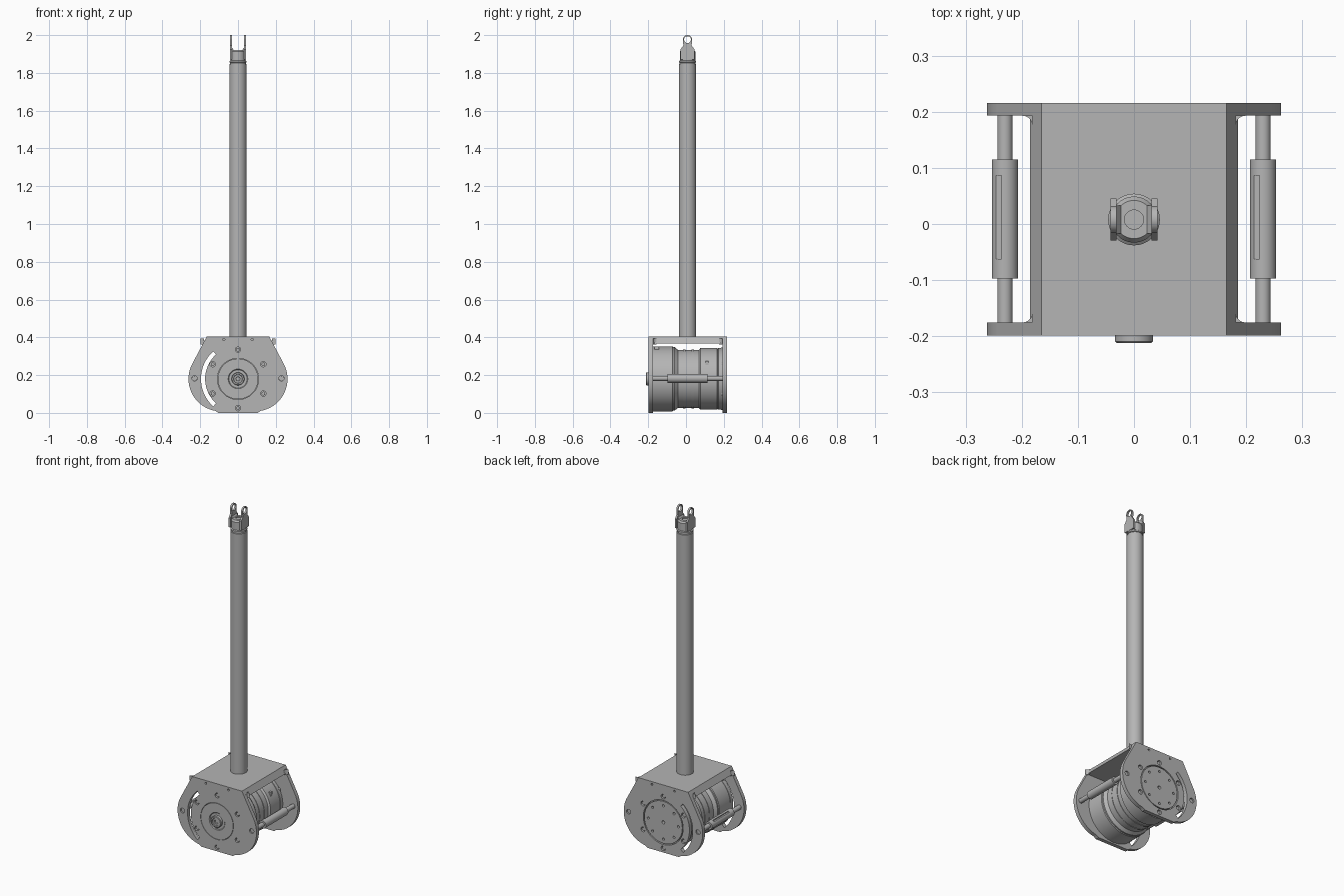
import bpy, bmesh
from math import sin, cos, pi, radians
from mathutils import Matrix, Vector

cube = bpy.data.objects.get("Cube")
if cube:
    bpy.data.objects.remove(cube)

steel = bpy.data.materials.new("grey steel")
steel.use_nodes = True
GREY = (0.46, 0.46, 0.46, 1)
steel.diffuse_color = GREY
steel.node_tree.nodes["Principled BSDF"].inputs["Base Color"].default_value = GREY

AXLE = 0.18                                  # height of the drum axis
ALONG_Y = Matrix.Rotation(-pi / 2, 4, 'X')   # local z becomes +y
FACE_Y = Matrix.Rotation(pi / 2, 4, 'X')     # local xy becomes xz
FACE_X = Matrix.Rotation(pi / 2, 4, 'Z') @ FACE_Y   # local xy becomes yz
parts = []


def add_part(name, bm, matrix):
    bmesh.ops.remove_doubles(bm, verts=bm.verts, dist=1e-5)
    bmesh.ops.recalc_face_normals(bm, faces=bm.faces)
    bm.transform(matrix)
    mesh = bpy.data.meshes.new(name)
    bm.to_mesh(mesh)
    bm.free()
    mesh.materials.append(steel)
    obj = bpy.data.objects.new(name, mesh)
    bpy.context.collection.objects.link(obj)
    parts.append(obj)
    return obj


def lathe(name, profile, origin, axis=ALONG_Y, steps=64):
    """Revolve (radius, distance) points around an axis."""
    bm = bmesh.new()
    vs = [bm.verts.new((r, 0, t)) for r, t in profile]
    es = [bm.edges.new(pair) for pair in zip(vs, vs[1:])]
    bmesh.ops.spin(bm, geom=vs + es, cent=(0, 0, 0), axis=(0, 0, 1),
                   angle=2 * pi, steps=steps)
    return add_part(name, bm, Matrix.Translation(origin) @ axis)


def rod(name, radius, start, end, origin, steps=32):
    return lathe(name, [(0, start), (radius, start), (radius, end), (0, end)],
                 origin, steps=steps)


def arc(cx, cy, r, a, b, n=24):
    return [(cx + r * cos(radians(a + (b - a) * i / n)),
             cy + r * sin(radians(a + (b - a) * i / n))) for i in range(n + 1)]


def circle(cx, cy, r, n=32):
    return arc(cx, cy, r, 0, 360, n)[:-1]


def sheet(name, loops, thickness, centre, facing):
    """Flat plate from an outline followed by its hole outlines."""
    curve = bpy.data.curves.new(name, 'CURVE')
    curve.dimensions = '2D'
    curve.fill_mode = 'BOTH'
    curve.extrude = thickness / 2
    for loop in loops:
        spline = curve.splines.new('POLY')
        spline.points.add(len(loop) - 1)
        for p, (x, y) in zip(spline.points, loop):
            p.co = (x, y, 0, 1)
        spline.use_cyclic_u = True
    temp = bpy.data.objects.new("temp_outline", curve)
    mesh = bpy.data.meshes.new_from_object(temp)
    bm = bmesh.new()
    bm.from_mesh(mesh)
    bpy.data.objects.remove(temp)
    bpy.data.curves.remove(curve)
    bpy.data.meshes.remove(mesh)
    return add_part(name, bm, Matrix.Translation(centre) @ facing)


def box_bm(size, centre):
    bm = bmesh.new()
    bmesh.ops.create_cube(bm, size=1)
    bm.transform(Matrix.Translation(centre) @ Matrix.Diagonal((*size, 1)))
    return bm


# End plates: rounded lower corners, sloping shoulders, bolt holes, arc slot
outline = ([(-0.165, 0.405)] + arc(-0.09, AXLE, 0.172, 153, 270)
           + arc(0.09, AXLE, 0.172, -90, 27) + [(0.165, 0.405)])
outline = [(x, 0.0 if z < 0.009 else z) for x, z in outline]
slot = arc(0, AXLE, 0.196, 132, 228) + arc(0, AXLE, 0.174, 228, 132)
bolts = [(0.155 * cos(pi / 6 + k * pi / 3), AXLE + 0.155 * sin(pi / 6 + k * pi / 3))
         for k in range(6)]
tie_points = [(s * 0.23, AXLE + 0.003) for s in (-1, 1)]
holes = [circle(x, z, 0.014) for x, z in bolts + tie_points]
pins = [circle(s * 0.075, 0.388, 0.006, 12) for s in (-1, 1)]

for name, y, bore in (("front_plate", -0.187, 0.109), ("back_plate", 0.2045, 0.132)):
    sheet(name, [outline, slot, circle(0, AXLE, bore, 64)] + holes + pins,
          0.023, (0, y, 0), FACE_Y)

# Roof of the bracket, edges following the shoulder slope
sheet("bracket_roof", [[(-0.185, 0.368), (0.185, 0.368), (0.165, 0.405), (-0.165, 0.405)]],
      0.374, (0, 0.006, 0), FACE_Y)
# Small bend fillets where the roof meets the plates
for s in (-1, 1):
    for y, d in ((-0.1755, 1), (0.193, -1)):
        corner = [(s * 0.181, y)] + [(s * 0.181 + s * 0.018 * (1 - cos(t)), y + d * 0.018 * (1 - sin(t)))
                                     for t in [k * pi / 12 for k in range(7)]]
        sheet("bend_fillet", [corner], 0.03, (0, 0, 0.362 + 0.016), Matrix.Identity(4))

# Motor drum: wide front section, waist, rear section with grooves
lathe("motor_drum", [(0, -0.175), (0.172, -0.175), (0.172, -0.072), (0.168, -0.068),
                     (0.168, -0.060), (0.153, -0.042), (0.153, 0.068), (0.163, 0.076),
                     (0.163, 0.165), (0.160, 0.166), (0.160, 0.170), (0.163, 0.171),
                     (0.163, 0.192), (0, 0.192)], (0, 0, AXLE), steps=96)
for y in (-0.015, 0.03):
    rod("waist_band", 0.1555, y, y + 0.012, (0, 0, AXLE), 96)

# Front cover with recessed seat and shaft hub
lathe("front_cover", [(0, -0.17), (0.107, -0.17), (0.107, -0.1985), (0.052, -0.1985),
                      (0.048, -0.194), (0, -0.194)], (0, 0, AXLE))
lathe("shaft_hub", [(0, -0.19), (0.034, -0.19), (0.034, -0.209), (0.031, -0.212),
                    (0.024, -0.212), (0.022, -0.207), (0.012, -0.207),
                    (0.010, -0.201), (0, -0.201)], (0, 0, AXLE))

# Rear cover with a ring of small holes
ring = [circle(0.1 * cos(k * pi / 4), AXLE + 0.1 * sin(k * pi / 4), 0.007, 16) for k in range(8)]
sheet("rear_cover", [circle(0, AXLE, 0.126, 64), circle(0, AXLE, 0.01, 16)] + ring,
      0.022, (0, 0.204, 0), FACE_Y)

# Recessed bolts in both plates
for x, z in bolts:
    rod("front_bolt", 0.010, -0.193, -0.17, (x, 0, z), 16)
    rod("back_bolt", 0.010, 0.185, 0.21, (x, 0, z), 16)

# Tie rods with a thick sleeve that has a shallow slot
for x, z in tie_points:
    rod("tie_rod", 0.0135, -0.190, 0.208, (x, 0, z))
    sleeve = rod("tie_rod_sleeve", 0.0235, -0.097, 0.115, (x, 0, z))
    cutter = add_part("slot_cutter", box_bm((0.016, 0.148, 0.02), (x - 0.014, 0.012, z + 0.027)),
                      Matrix.Identity(4))
    parts.remove(cutter)
    cutter.hide_render = True
    mod = sleeve.modifiers.new("slot", 'BOOLEAN')
    mod.operation, mod.object, mod.solver = 'DIFFERENCE', cutter, 'EXACT'
    deps = bpy.context.evaluated_depsgraph_get()
    cut_mesh = bpy.data.meshes.new_from_object(sleeve.evaluated_get(deps))
    sleeve.modifiers.clear()
    sleeve.data = cut_mesh
    bpy.data.objects.remove(cutter)

# Small terminal block and pin on the drum
add_part("terminal_block", box_bm((0.03, 0.026, 0.034), (0.06, -0.155, 0.334)), Matrix.Identity(4))
add_part("drum_pin", box_bm((0.02, 0.016, 0.022), (0.137, 0.11, 0.265)), Matrix.Identity(4))

# Mast with a grooved end cap
MAST = Vector((0, 0.008, 0))
lathe("mast", [(0, 0.39), (0.046, 0.39), (0.046, 1.846), (0.042, 1.848), (0.042, 1.853),
               (0.046, 1.855), (0.046, 1.862), (0.041, 1.866), (0.041, 1.912),
               (0.034, 1.922), (0.017, 1.922), (0.017, 1.917), (0, 1.917)],
      MAST, Matrix.Identity(4))

# Fork prongs with eyes
eye = 1.976
prong = ([(-0.037, 1.87), (0.037, 1.87), (0.037, 1.925), (0.022, 1.945)]
         + arc(0, eye, 0.024, 0, 180) + [(-0.022, 1.945), (-0.037, 1.925)])
for s in (-1, 1):
    sheet("fork_prong", [prong, circle(0, eye, 0.018)], 0.011,
          MAST + Vector((s * 0.0365, 0, 0)), FACE_X)
    # sloped foot between prong and cap
    sheet("prong_foot", [[(s * 0.018, 1.915), (s * 0.033, 1.915), (s * 0.033, 1.935)]],
          0.05, MAST, FACE_Y)

# Smooth round surfaces, keep edges crisp
bpy.ops.object.select_all(action='DESELECT')
for obj in parts:
    obj.select_set(True)
bpy.context.view_layer.objects.active = parts[0]
bpy.ops.object.shade_smooth_by_angle(angle=radians(30))
